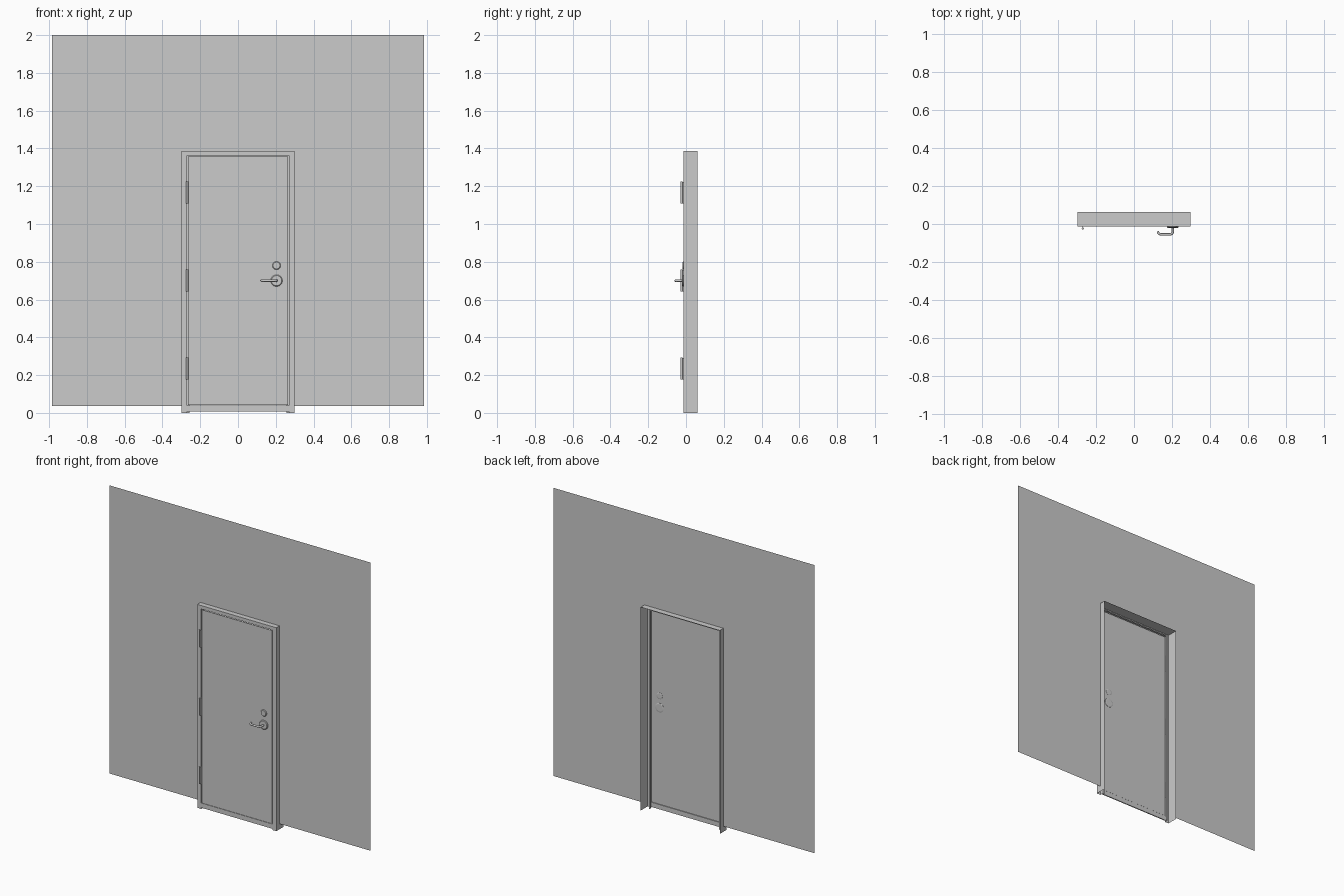
import bpy, bmesh, math
from mathutils import Matrix

if "Cube" in bpy.data.objects:
    bpy.data.objects.remove(bpy.data.objects["Cube"])

HX, TOP = 0.298, 1.386        # outer half width and height of the frame
FRONT, BACK, WALL_Y = -0.013, 0.062, 0.022
LOCK_X = 0.204


def finish(bm, name, smooth=False):
    me = bpy.data.meshes.new(name)
    bm.to_mesh(me)
    bm.free()
    ob = bpy.data.objects.new(name, me)
    bpy.context.collection.objects.link(ob)
    if smooth:
        bpy.ops.object.select_all(action='DESELECT')
        ob.select_set(True)
        bpy.context.view_layer.objects.active = ob
        bpy.ops.object.shade_smooth_by_angle(angle=math.radians(35))
    return ob


def box(name, x0, x1, y0, y1, z0, z1):
    bm = bmesh.new()
    m = Matrix.Translation(((x0 + x1) / 2, (y0 + y1) / 2, (z0 + z1) / 2))
    m = m @ Matrix.Diagonal((x1 - x0, y1 - y0, z1 - z0, 1))
    bmesh.ops.create_cube(bm, size=1, matrix=m)
    return finish(bm, name)


def strip_sweep(name, rows, flip=False):
    """Skin neighbouring rows of points with quads."""
    bm = bmesh.new()
    vs = [[bm.verts.new(p) for p in r] for r in rows]
    for a, b in zip(vs, vs[1:]):
        for i in range(len(a) - 1):
            f = (a[i], a[i + 1], b[i + 1], b[i])
            bm.faces.new(f[::-1] if flip else f)
    return finish(bm, name)


def lathe(name, x, z, y, direction, profile, n=32):
    """Round trim on an axis along y; profile is (radius, offset)."""
    bm = bmesh.new()
    rings = []
    for r, d in profile:
        rings.append([bm.verts.new((x + r * math.cos(t), y + direction * d, z + r * math.sin(t)))
                      for t in (2 * math.pi * i / n for i in range(n))])
    for a, b in zip(rings, rings[1:]):
        for i in range(n):
            j = (i + 1) % n
            bm.faces.new((a[i], a[j], b[j], b[i]))
    bm.faces.new(rings[-1])
    bmesh.ops.recalc_face_normals(bm, faces=bm.faces)
    return finish(bm, name, True)


# Thin wall sheet around the doorway
def arch(hx, z0, z1):
    return [(-hx, WALL_Y, z0), (-hx, WALL_Y, z1), (hx, WALL_Y, z1), (hx, WALL_Y, z0)]


strip_sweep("wall", list(zip(arch(0.985, 0.037, 2.0), arch(HX, 0.037, TOP))))

# Folded sheet frame: outer side, front face, return and door stop
section = [(0, BACK), (0, FRONT), (0.029, FRONT), (0.029, 0.012), (0.04, 0.012)]
rows = []
for sx, up in ((-1, 0), (-1, 1), (1, 1), (1, 0)):
    rows.append([(sx * (HX - d), y, (TOP - 0.8 * d) if up else 0) for d, y in section])
strip_sweep("door_frame", rows, flip=True)

# Door leaf and bottom threshold
box("door_leaf", -0.264, 0.264, -0.012, -0.007, 0.042, 1.358)
box("threshold", -0.269, 0.269, -0.012, -0.005, 0.008, 0.04)

# Three hinges on the left edge
for i, z in enumerate((0.234, 0.70, 1.166)):
    bm = bmesh.new()
    bmesh.ops.create_cone(bm, cap_ends=True, segments=16, radius1=0.006, radius2=0.006,
                          depth=0.116, matrix=Matrix.Translation((-0.269, -0.024, z)))
    finish(bm, f"hinge_knuckle_{i + 1}", True)
    box(f"hinge_leaf_{i + 1}", -0.2705, -0.2675, -0.022, -0.004, z - 0.057, z + 0.057)

# Lock trims on both faces
for side, y, s in (("front", -0.012, -1), ("back", -0.007, 1)):
    k = 1 if s < 0 else 0.4
    lathe(f"handle_rose_{side}", LOCK_X, 0.70, y, s,
          [(0.031, 0), (0.031, 0.004 * k), (0.027, 0.008 * k), (0.022, 0.008 * k)])
    lathe(f"deadbolt_trim_{side}", LOCK_X, 0.78, y, s,
          [(0.022, 0), (0.022, 0.003 * k), (0.018, 0.007 * k), (0.014, 0.007 * k)])

# Lever handle as a bevelled curve
path = [(LOCK_X, -0.014), (LOCK_X, -0.043), (0.2, -0.051), (0.19, -0.055),
        (0.143, -0.055), (0.132, -0.052), (0.127, -0.046), (0.126, -0.038)]
cu = bpy.data.curves.new("lever_handle", 'CURVE')
cu.dimensions = '3D'
cu.bevel_depth = 0.0065
cu.bevel_resolution = 3
cu.use_fill_caps = True
sp = cu.splines.new('POLY')
sp.points.add(len(path) - 1)
for p, (x, y) in zip(sp.points, path):
    p.co = (x, y, 0.70, 1)
    p.radius = 1
bpy.context.collection.objects.link(bpy.data.objects.new("lever_handle", cu))
